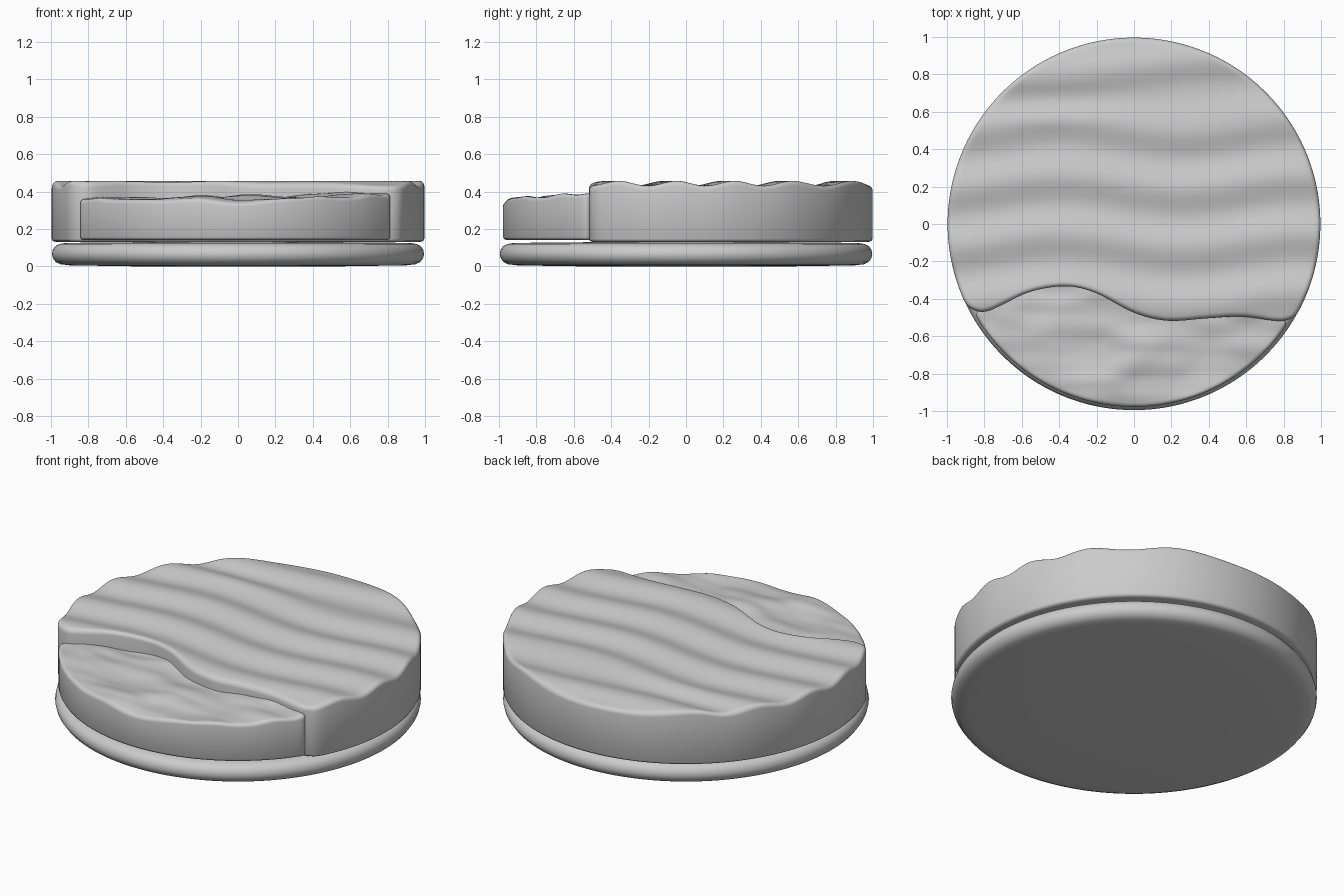
import bpy, bmesh, math
from mathutils import Vector, noise

cube = bpy.data.objects.get("Cube")
if cube:
    bpy.data.objects.remove(cube, do_unlink=True)

grey = bpy.data.materials.new("light grey")
grey.use_nodes = True
COLOUR = (0.6, 0.6, 0.6, 1)
grey.diffuse_color = COLOUR
grey.node_tree.nodes["Principled BSDF"].inputs["Base Color"].default_value = COLOUR

N = 256


def loft(name, rings):
    """Skin closed rings from bottom to top and cap both ends."""
    bm = bmesh.new()
    loops = [[bm.verts.new(p) for p in ring] for ring in rings]
    n = len(loops[0])
    for low, high in zip(loops, loops[1:]):
        for i in range(n):
            j = (i + 1) % n
            bm.faces.new((low[i], low[j], high[j], high[i]))
    bm.faces.new(list(reversed(loops[0])))
    bm.faces.new(loops[-1])
    bmesh.ops.recalc_face_normals(bm, faces=bm.faces)
    mesh = bpy.data.meshes.new(name)
    bm.to_mesh(mesh)
    bm.free()
    mesh.materials.append(grey)
    obj = bpy.data.objects.new(name, mesh)
    bpy.context.collection.objects.link(obj)
    bpy.ops.object.select_all(action='DESELECT')
    obj.select_set(True)
    bpy.context.view_layer.objects.active = obj
    bpy.ops.object.shade_smooth_by_angle(angle=math.radians(50))
    return obj


def spline(points, steps=16):
    """Smooth curve through the points."""
    pts = [Vector(p) for p in points]
    pts = [2 * pts[0] - pts[1]] + pts + [2 * pts[-1] - pts[-2]]
    out = []
    for a, b, c, d in zip(pts, pts[1:], pts[2:], pts[3:]):
        for k in range(steps):
            t = k / steps
            out.append(0.5 * (2 * b + (c - a) * t + (2 * a - 5 * b + 4 * c - d) * t ** 2
                              + (3 * b - a - 3 * c + d) * t ** 3))
    return out + [pts[-2]]


def resample(path, count, smooth):
    """Even spacing along a closed path, with softened corners."""
    closed = path + [path[0]]
    lengths = [(b - a).length for a, b in zip(closed, closed[1:])]
    step, out, i, start = sum(lengths) / count, [], 0, 0.0
    for k in range(count):
        while i < len(lengths) - 1 and start + lengths[i] < k * step:
            start += lengths[i]
            i += 1
        t = (k * step - start) / max(lengths[i], 1e-6)
        out.append(closed[i].lerp(closed[i + 1], min(t, 1)))
    for _ in range(smooth):
        out = [(out[k - 1] + 2 * out[k] + out[(k + 1) % count]) / 4 for k in range(count)]
    return out


def inset(path, d):
    """Shift a counter-clockwise path inwards."""
    out = []
    for k, p in enumerate(path):
        t = (path[(k + 1) % len(path)] - path[k - 1]).normalized()
        out.append(p + Vector((-t.y, t.x)) * d)
    return out


def slab(name, path, centre, floor, top, bevel, steps=36):
    """Vertical wall with a rounded rim and a sculpted top surface."""
    rings = [[(p.x, p.y, z) for p in inset(path, d)]
             for d, z in ((0.02, floor), (0.006, floor + 0.004), (0, floor + 0.015))]
    for k in range(6):
        a = k / 5 * math.pi / 2
        ring = inset(path, bevel * (1 - math.cos(a)))
        rings.append([(p.x, p.y, top(p.x, p.y) - bevel * (1 - math.sin(a))) for p in ring])
    rim = inset(path, bevel)
    c = Vector(centre)
    for k in range(1, steps):
        ring = [p.lerp(c, k / steps) for p in rim]
        rings.append([(p.x, p.y, top(p.x, p.y)) for p in ring])
    return loft(name, rings)


def arc(radius, start, end, count=200):
    """Counter-clockwise arc from one edge point's direction to another's."""
    a = math.atan2(start.y, start.x)
    b = math.atan2(end.y, end.x)
    if b < a:
        b += math.tau
    return [Vector((math.cos(a + (b - a) * k / count), math.sin(a + (b - a) * k / count))) * radius
            for k in range(count + 1)]


def rippled(x, y):
    sway = 0.035 * math.cos(4.8 * (x + 0.4))
    far = min(max((y - 0.5) / 0.25, 0), 1)
    sway += far * (0.05 * math.sin(2.5 * x) - sway)
    return 0.444 + 0.013 * math.cos(math.tau * (y - 0.225 - sway) / 0.31)


def rugged(x, y):
    slope = 0.365 + 0.025 * x + 0.05 * (y + 0.75)
    p = Vector((x * 2.2 + 3, y * 4.5, 0.3))
    return slope + 0.028 * noise.noise(p) + 0.012 * noise.noise(p * 2.3)


# Rounded base disc
profile = [(0.5, 0), (0.9, 0.006), (0.95, 0.012), (0.975, 0.024), (0.99, 0.045), (0.995, 0.066),
           (0.99, 0.09), (0.977, 0.108), (0.955, 0.12), (0.92, 0.126), (0.5, 0.13)]
loft("base_disc", [[(r * math.cos(math.tau * k / N), r * math.sin(math.tau * k / N), z)
                    for k in range(N)] for r, z in profile])

# Wavy line that splits the two upper slabs
split = [(-0.9, -0.44), (-0.81, -0.475), (-0.7, -0.43), (-0.55, -0.36), (-0.36, -0.332),
         (-0.2, -0.37), (0, -0.475), (0.18, -0.518), (0.38, -0.505), (0.58, -0.495),
         (0.78, -0.52), (0.865, -0.5)]

# Large rippled slab
front = spline(split)
upper = front + arc(0.997, front[-1], front[0])[1:-1]
slab("rippled_slab", resample(upper, N, 3), (0, 0.2), 0.132, rippled, 0.025)

# Lower rugged slab, tucked slightly into the large one
back = [p + Vector((0, 0.03)) for p in spline(split[1:-1])]
lower = back[::-1] + arc(0.978, back[0], back[-1])[1:-1]
slab("rugged_slab", resample(lower, N, 3), (-0.05, -0.7), 0.142, rugged, 0.02)
